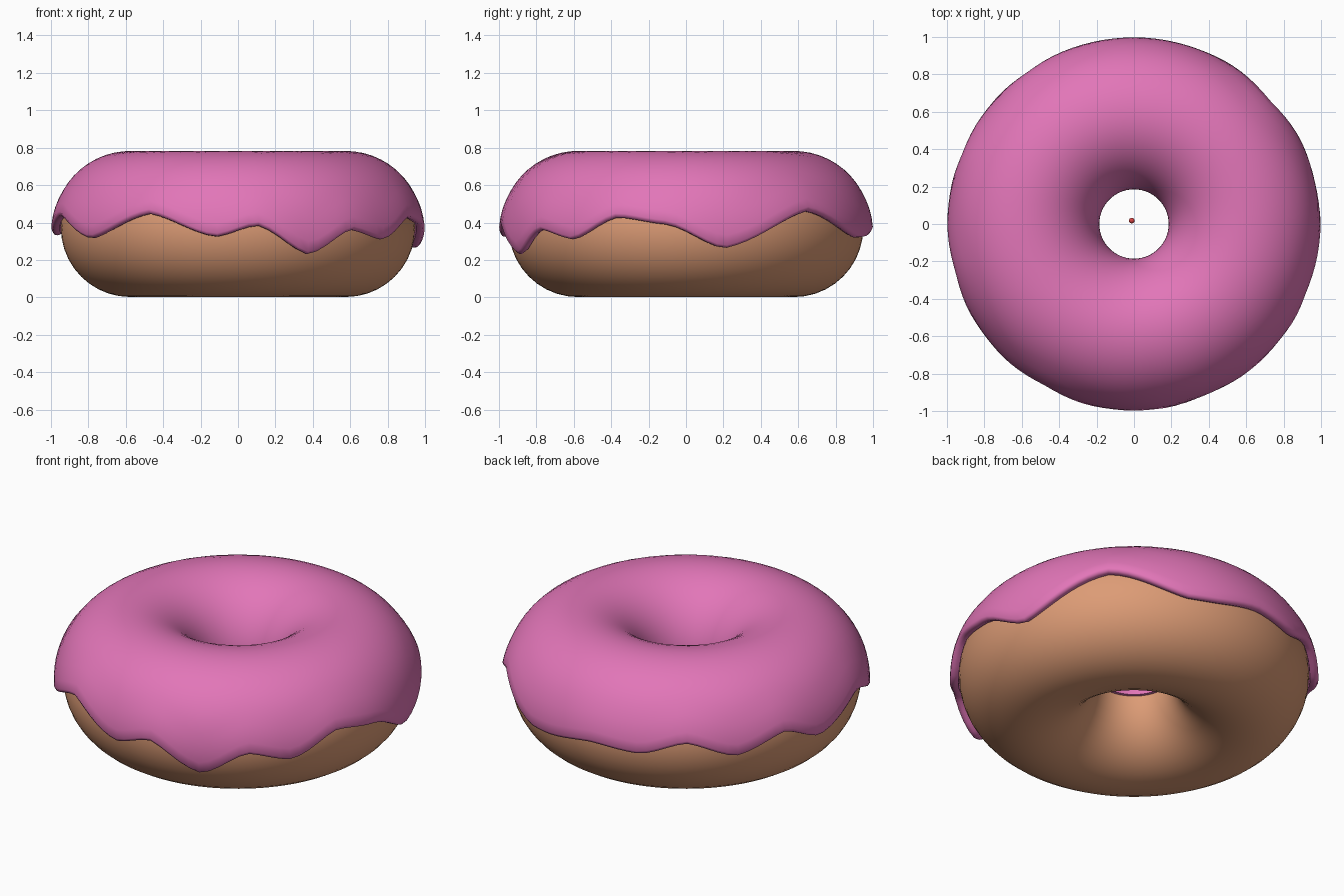
import bpy, bmesh
from math import sin, cos, pi, radians

if "Cube" in bpy.data.objects:
    bpy.data.objects.remove(bpy.data.objects["Cube"])

R, CZ, DOUGH_R = 0.577, 0.372, 0.37
SEG = 112

# Lower icing edge: (angle around the ring in degrees, height)
DRIPS = [(-165, .44), (-143, .31), (-119, .45), (-97, .32), (-84, .385),
         (-67, .22), (-52, .36), (-38, .305), (-22, .43), (-6, .39),
         (12, .255), (42, .465), (68, .315), (75, .32), (94, .365),
         (110, .345), (125, .42), (141, .33), (158, .42), (172, .325),
         (195, .44)]


def material(name, color):
    m = bpy.data.materials.new(name)
    m.diffuse_color = (*color, 1)
    m.use_nodes = True
    m.node_tree.nodes["Principled BSDF"].inputs["Base Color"].default_value = m.diffuse_color
    return m


def edge_height(deg):
    if deg < -165:
        deg += 360
    if deg > 195:
        deg -= 360
    for (a, za), (b, zb) in zip(DRIPS, DRIPS[1:]):
        if a <= deg <= b:
            t = (deg - a) / (b - a)
            t = 0.5 * t + 0.25 * (1 - cos(pi * t))
            return za + (zb - za) * t
    return DRIPS[0][1]


def ring_mesh(name, section, mat):
    """Sweep a closed (radius, z) section, which may vary with angle, about z."""
    bm = bmesh.new()
    rings = []
    for i in range(SEG):
        deg = -180 + 360 * i / SEG
        a = radians(deg)
        rings.append([bm.verts.new((r * cos(a), r * sin(a), z))
                      for r, z in section(deg)])
    n = len(rings[0])
    for i in range(SEG):
        p, q = rings[i], rings[(i + 1) % SEG]
        for j in range(n):
            k = (j + 1) % n
            bm.faces.new((p[j], q[j], q[k], p[k]))
    bmesh.ops.recalc_face_normals(bm, faces=bm.faces)
    me = bpy.data.meshes.new(name)
    bm.to_mesh(me)
    bm.free()
    ob = bpy.data.objects.new(name, me)
    bpy.context.collection.objects.link(ob)
    me.materials.append(mat)
    finish(ob)
    return ob


def finish(ob):
    bpy.ops.object.select_all(action='DESELECT')
    ob.select_set(True)
    bpy.context.view_layer.objects.active = ob
    bpy.ops.object.shade_smooth_by_angle(angle=radians(50))


def at(radius, phi):
    return (R + radius * cos(phi), CZ + radius * sin(phi))


def dough_section(deg):
    return [at(DOUGH_R, 2 * pi * j / 40) for j in range(40)]


def icing_section(deg):
    z = edge_height(deg)
    end = (z - CZ) / 0.415
    start, n = radians(182), 26
    pts = []
    # outer skin, thinner in the hole and swelling at the drips
    for j in range(n + 1):
        phi = start + (end + 0.05 - start) * j / n
        rad = 0.41 - 0.018 * max(0, -cos(phi)) ** 2
        rad += 0.012 * max(0, 1 - (phi - end) / 0.5)
        pts.append(at(rad, phi))
    # rounded lip
    pts += [at(0.412, end + 0.012), at(0.395, end), at(0.376, end + 0.015)]
    # inner skin resting on the dough
    for j in range(n + 1):
        phi = end + 0.05 + (start - end - 0.05) * j / n
        pts.append(at(DOUGH_R + 0.003, phi))
    return pts


ring_mesh("dough", dough_section, material("dough_brown", (0.72, 0.33, 0.18)))
ring_mesh("icing", icing_section, material("icing_pink", (0.76, 0.18, 0.48)))

# Tiny red sprinkle in the middle of the hole
bpy.ops.mesh.primitive_uv_sphere_add(segments=16, ring_count=10, radius=0.015,
                                     location=(-0.012, 0.018, 0.37))
sprinkle = bpy.context.object
sprinkle.name = "sprinkle"
sprinkle.data.materials.append(material("sprinkle_red", (0.7, 0.06, 0.06)))
finish(sprinkle)
